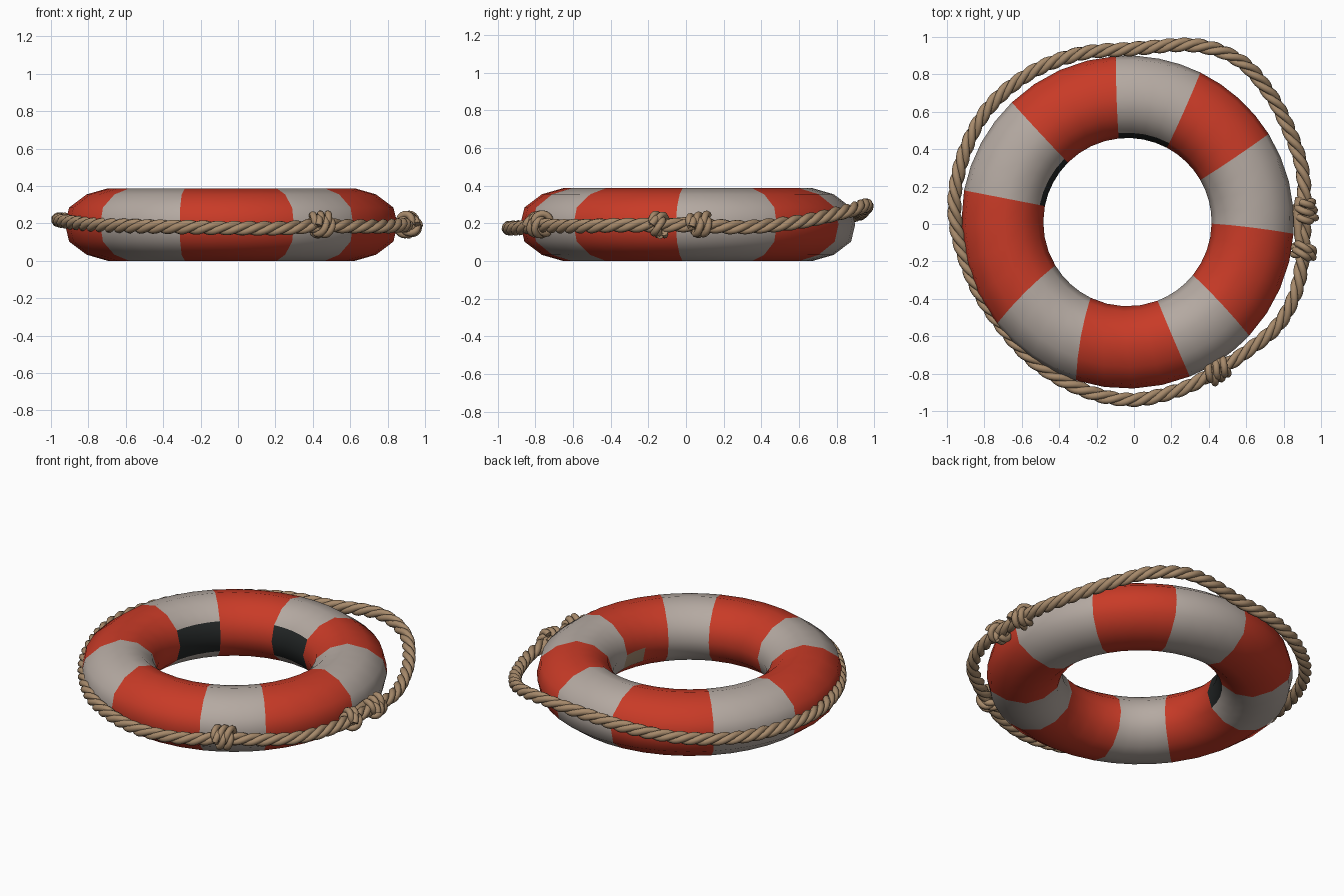
import bpy, bmesh, math
from mathutils import Vector

if "Cube" in bpy.data.objects:
    bpy.data.objects.remove(bpy.data.objects["Cube"])


def material(name, rgb):
    m = bpy.data.materials.new(name)
    m.diffuse_color = (*rgb, 1)
    m.use_nodes = True
    m.node_tree.nodes["Principled BSDF"].inputs["Base Color"].default_value = m.diffuse_color
    return m


RED = material("faded_red", (0.58, 0.043, 0.02))
GREY = material("warm_grey", (0.46, 0.40, 0.36))
DARK = material("dark_patch", (0.017, 0.02, 0.02))
WORN = material("worn_tan", (0.36, 0.25, 0.16))
ROPE = material("rope_tan", (0.38, 0.25, 0.145))

# ---- striped ring: stripe edges (outer angle, inner angle), red first, clockwise
CX, CY = -0.035, 0.01
EDGES = [(134, 135), (94, 96), (64, 62), (32, 30), (-4, -1), (-43, -39),
         (-68, -69), (-108, -116), (-142, -149), (-191, -191), (-226, -225)]
half = [(0.89, 0.195), (0.868, 0.285), (0.775, 0.355), (0.66, 0.388),
        (0.56, 0.36), (0.478, 0.29), (0.45, 0.195)]
profile = half + [(r, 0.388 - z) for r, z in reversed(half[1:-1])]
SEG, N = 4, len(profile)

bm = bmesh.new()
loops = []
for s in range(10):
    for k in range(SEG):
        t = k / SEG
        loop = []
        for r, z in profile:
            w = (0.89 - r) / 0.44
            a0, a1 = (EDGES[i][0] * (1 - w) + EDGES[i][1] * w for i in (s, s + 1))
            a = math.radians(a0 * (1 - t) + a1 * t)
            loop.append(bm.verts.new((CX + r * math.cos(a), CY + r * math.sin(a), z)))
        loops.append(loop)
for i, loop in enumerate(loops):
    nxt = loops[(i + 1) % len(loops)]
    stripe = i // SEG
    for j in range(N):
        f = bm.faces.new((loop[j], nxt[j], nxt[(j + 1) % N], loop[(j + 1) % N]))
        f.smooth = True
        f.material_index = stripe % 2
        inner_wall = j in (5, 6)
        if inner_wall and stripe in (1, 9):      # dark inner patches
            f.material_index = 2
        if j == 6 and i in (4 * SEG, 4 * SEG + 1):   # worn spot inside
            f.material_index = 3
bmesh.ops.recalc_face_normals(bm, faces=bm.faces)
me = bpy.data.meshes.new("float_ring")
bm.to_mesh(me)
bm.free()
for m in (RED, GREY, DARK, WORN):
    me.materials.append(m)
bpy.context.collection.objects.link(bpy.data.objects.new("float_ring", me))


# ---- rope helpers
def tube(name, pts, radius, closed=False):
    cu = bpy.data.curves.new(name, 'CURVE')
    cu.dimensions = '3D'
    cu.bevel_depth = radius
    cu.bevel_resolution = 2
    cu.use_fill_caps = True
    sp = cu.splines.new('POLY')
    sp.points.add(len(pts) - 1)
    for p, v in zip(sp.points, pts):
        p.co = (*v, 1)
    sp.use_cyclic_u = closed
    sp.use_smooth = True
    cu.materials.append(ROPE)
    ob = bpy.data.objects.new(name, cu)
    bpy.context.collection.objects.link(ob)
    return ob


def catmull(p0, p1, p2, p3, t):
    return 0.5 * (2 * p1 + (p2 - p0) * t + (2 * p0 - 5 * p1 + 4 * p2 - p3) * t * t
                  + (3 * p1 - p0 - 3 * p2 + p3) * t ** 3)


# rope centre line, clockwise from the back
path = [Vector(p) for p in (
    (-0.02, 0.935, 0.265), (0.33, 0.955, 0.295), (0.57, 0.87, 0.27), (0.73, 0.69, 0.225),
    (0.83, 0.50, 0.195), (0.90, 0.29, 0.18), (0.91, 0.07, 0.19), (0.905, -0.13, 0.19),
    (0.87, -0.35, 0.19), (0.77, -0.54, 0.185), (0.59, -0.69, 0.185), (0.44, -0.785, 0.19),
    (0.25, -0.885, 0.175), (-0.02, -0.94, 0.175), (-0.29, -0.88, 0.18), (-0.55, -0.72, 0.185),
    (-0.79, -0.43, 0.195), (-0.92, -0.14, 0.21), (-0.96, 0.13, 0.22), (-0.90, 0.40, 0.22),
    (-0.77, 0.63, 0.22), (-0.55, 0.81, 0.23), (-0.29, 0.91, 0.25))]
n = len(path)
line = [catmull(*(path[(i + d) % n] for d in (-1, 0, 1, 2)), k / 18)
        for i in range(n) for k in range(18)]
M = len(line)
dist = [0.0]
for i in range(M):
    dist.append(dist[-1] + (line[(i + 1) % M] - line[i]).length)
TURNS = round(dist[-1] / 0.25)


def frame(tangent):
    side = tangent.cross(Vector((0, 0, 1))).normalized()
    return side, side.cross(tangent).normalized()


# three twisted strands
for s in range(3):
    pts = []
    for i in range(M):
        side, up = frame((line[(i + 1) % M] - line[i - 1]).normalized())
        a = math.tau * (TURNS * dist[i] / dist[-1] + s / 3)
        pts.append(line[i] + 0.019 * (side * math.cos(a) + up * math.sin(a)))
    tube(f"rope_strand_{s + 1}", pts, 0.0205, True)


# ---- knots: twisted cord wound round the rope
def coil(name, centre, axis, length, radius, turns):
    c, ax = Vector(centre), Vector(axis).normalized()
    side, up = frame(ax)
    steps = int(turns * 28)
    for s in range(2):
        pts = []
        for i in range(steps + 1):
            t = i / steps
            a = math.tau * turns * t
            b = math.tau * (turns * 1.6 * t + s / 2)
            r = radius + 0.013 * math.cos(b)
            pts.append(c + ax * (length * (t - 0.5) + 0.013 * math.sin(b))
                       + r * (side * math.cos(a) + up * math.sin(a)))
        tube(f"{name}_{s + 1}", pts, 0.019)


coil("front_knot", (0.445, -0.775, 0.192), (0.85, 0.5, 0.05), 0.10, 0.046, 2.6)
coil("side_knot_back", (0.912, 0.07, 0.19), (-0.1, 1, 0.15), 0.09, 0.042, 2.3)
coil("side_knot_front", (0.905, -0.145, 0.19), (0.15, 1, -0.2), 0.06, 0.044, 1.8)
# doubled length of rope between the side knots
tube("knot_link", [(0.885, 0.14, 0.20), (0.875, 0.05, 0.215), (0.88, -0.06, 0.205),
                   (0.90, -0.16, 0.20)], 0.024)
